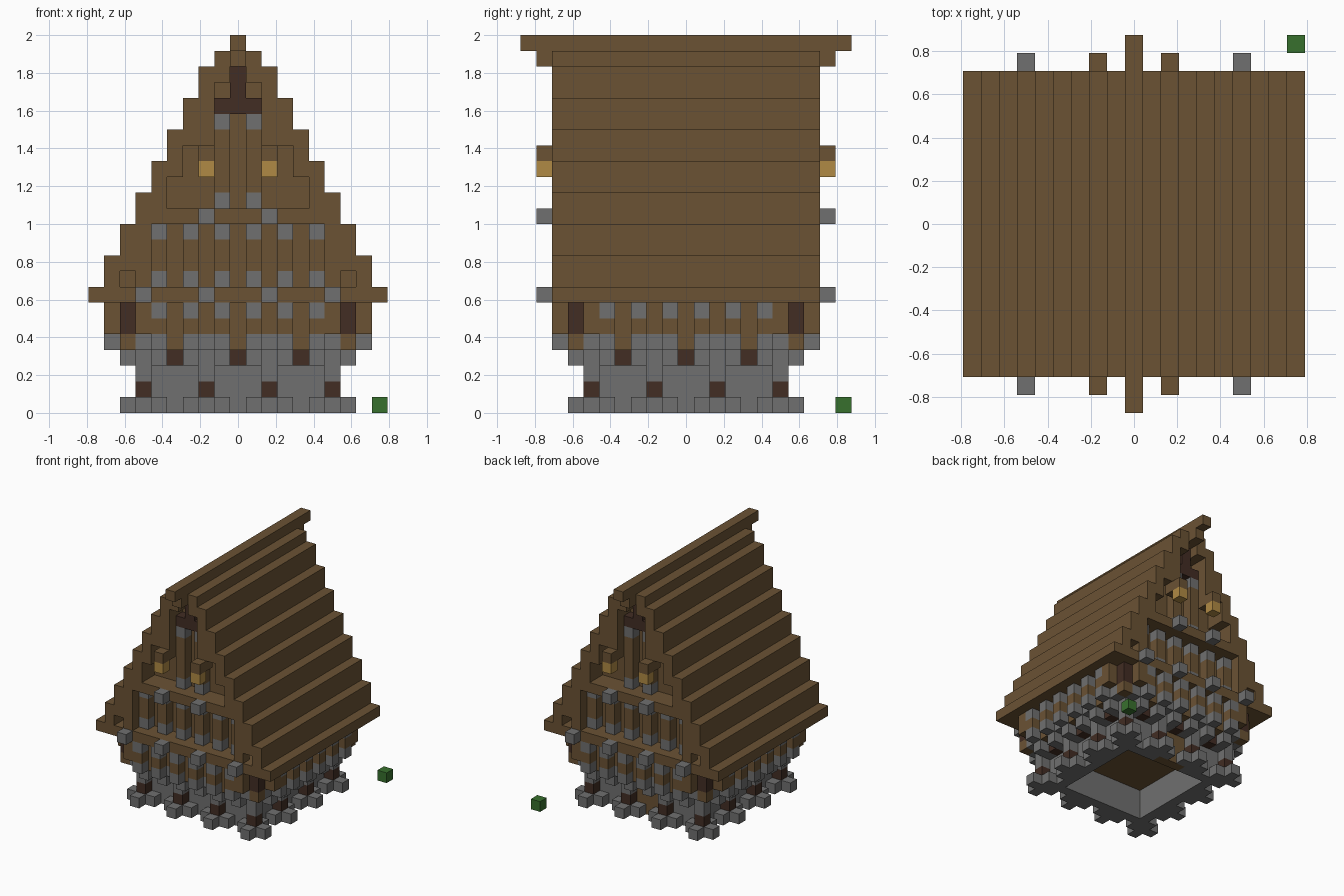
import bpy, bmesh
from mathutils import Vector

if "Cube" in bpy.data.objects:
    bpy.data.objects.remove(bpy.data.objects["Cube"], do_unlink=True)

U = 1 / 12  # edge length of one block


def material(name, rgb):
    m = bpy.data.materials.new(name)
    m.use_nodes = True
    m.diffuse_color = (*rgb, 1)
    node = m.node_tree.nodes["Principled BSDF"]
    node.inputs["Base Color"].default_value = (*rgb, 1)
    node.inputs["Roughness"].default_value = 0.9
    return m


WOOD = material("brown wood", (0.145, 0.085, 0.034))
STONE = material("grey stone", (0.162, 0.162, 0.16))
DARK = material("dark wood", (0.054, 0.026, 0.017))
GLOW = material("amber lantern", (0.434, 0.255, 0.058))
GREEN = material("leaf green", (0.039, 0.162, 0.027))

cells = {}   # block position -> part name
colour = {}  # part name -> material


def block(part, mat, xs, ys, zs):
    """Fill a box given inclusive ranges (or single numbers)."""
    colour[part] = mat
    span = lambda r: range(r[0], r[1] + 1) if isinstance(r, tuple) else (r,)
    for x in span(xs):
        for y in span(ys):
            for z in span(zs):
                cells[x, y, z] = part


def slab(part, mat, r, zs):
    block(part, mat, (-r, r), (-r, r), zs)


def around(part, mat, along, out, zs):
    """Repeat a block on all four sides, mirrored about each centre line."""
    for a in along:
        for s in (-1, 1):
            for t in (-1, 1):
                block(part, mat, s * a, t * out, zs)
                block(part, mat, t * out, s * a, zs)


def gables(part, mat, xs, out, zs):
    """Repeat a block on both gables, mirrored left and right."""
    for x in xs:
        for s in (-1, 1):
            for t in (-1, 1):
                block(part, mat, s * x, t * out, zs)


# Hollow stone base with a wooden floor and a back door
slab("base_wall", STONE, 5, (0, 2))
for cell in [c for c in cells if max(abs(c[0]), abs(c[1])) < 5]:
    del cells[cell]
block("back_door", WOOD, (-1, 1), 5, (0, 2))
slab("base_ledge", STONE, 6, 3)
slab("floor", WOOD, 4, 3)

# Base posts with stone feet and caps
around("post_feet", STONE, (1, 2, 3, 5, 6), 6, 0)
around("post_feet", STONE, (2, 6), 7, 0)
around("base_posts", DARK, (2, 6), 6, 1)
around("post_caps", STONE, (2, 6), 6, 2)

# Corbels and beam ends carrying the upper storey
around("corbels", STONE, (1, 3, 5), 7, 3)
around("floor_struts", DARK, (0, 4), 6, 3)
slab("storey_ledge", STONE, 7, 4)
around("beam_ends", WOOD, (0, 4, 7), 7, 4)

# Upper storey with corner posts and capped wall posts
slab("storey_wall", WOOD, 7, (5, 6))
around("corner_posts", DARK, (7,), 7, (5, 6))
around("wall_posts", WOOD, (1, 3, 5), 8, 5)
around("wall_posts", WOOD, (6,), 8, (5, 6))
around("wall_post_stones", STONE, (1, 3, 5), 8, 4)
around("wall_post_stones", STONE, (1, 3, 5), 8, 6)

# Attic floor and gable walls
block("attic_floor", WOOD, (-8, 8), (-8, 8), 7)
for x in range(8):
    gables("gable_wall", WOOD, (x,), 6, (8, 22 - 2 * x))

# Stepped roof and projecting ridge
for c in range(1, 9):
    for s in (-1, 1):
        block("roof", WOOD, s * c, (-8, 8), (23 - 2 * c, min(22, 25 - 2 * c)))
for s in (-9, 9):
    block("roof", WOOD, s, (-8, 8), 7)
block("ridge_support", WOOD, 0, (-9, 9), 22)
block("ridge_beam", WOOD, 0, (-10, 10), 23)

# Gable timbers: lower posts, collar beam, upper posts, braces, king post
gables("gable_posts", WOOD, (1, 3, 5), 7, (9, 10))
for z in (8, 11):
    gables("gable_post_stones", STONE, (1, 3, 5), 7, z)
gables("collar_beam", WOOD, range(6), 8, 12)
gables("collar_beam", WOOD, range(6), 7, 12)
gables("upper_posts", WOOD, (1,), 7, (14, 17))
for z in (13, 18):
    gables("upper_post_stones", STONE, (1,), 7, z)
gables("braces", WOOD, (6,), 8, (8, 10))
gables("braces", WOOD, (2,), 8, (16, 18))
gables("king_post", DARK, (0, 1), 7, 19)
gables("king_post", DARK, (0,), 7, (20, 21))

# Projecting stones and hanging lanterns
gables("beam_stones", STONE, (2, 6), 9, 7)
gables("beam_stones", STONE, (2,), 9, 12)
gables("lantern_arms", WOOD, (2,), 9, 16)
gables("lanterns", GLOW, (2,), 9, 15)

# Lone bush block behind the house
block("bush", GREEN, 9, 10, 0)

# Turn each part into a mesh of its exposed faces
AXES = [Vector(v) for v in ((1, 0, 0), (0, 1, 0), (0, 0, 1))]
for part, mat in colour.items():
    bm = bmesh.new()
    for cell in [c for c, p in cells.items() if p == part]:
        centre = Vector(cell) + Vector((0, 0, 0.5))
        for i in range(3):
            for sign in (-1, 1):
                n = AXES[i] * sign
                if tuple(int(v) for v in Vector(cell) + n) in cells:
                    continue
                a, b = AXES[(i + 1) % 3] / 2, AXES[(i + 2) % 3] / 2 * sign
                mid = centre + n / 2
                corners = (mid - a - b, mid + a - b, mid + a + b, mid - a + b)
                bm.faces.new([bm.verts.new(v * U) for v in corners])
    bmesh.ops.remove_doubles(bm, verts=bm.verts, dist=U / 100)
    bmesh.ops.dissolve_limit(bm, angle_limit=0.01, verts=bm.verts, edges=bm.edges)
    mesh = bpy.data.meshes.new(part)
    bm.to_mesh(mesh)
    bm.free()
    mesh.materials.append(mat)
    bpy.context.collection.objects.link(bpy.data.objects.new(part, mesh))
